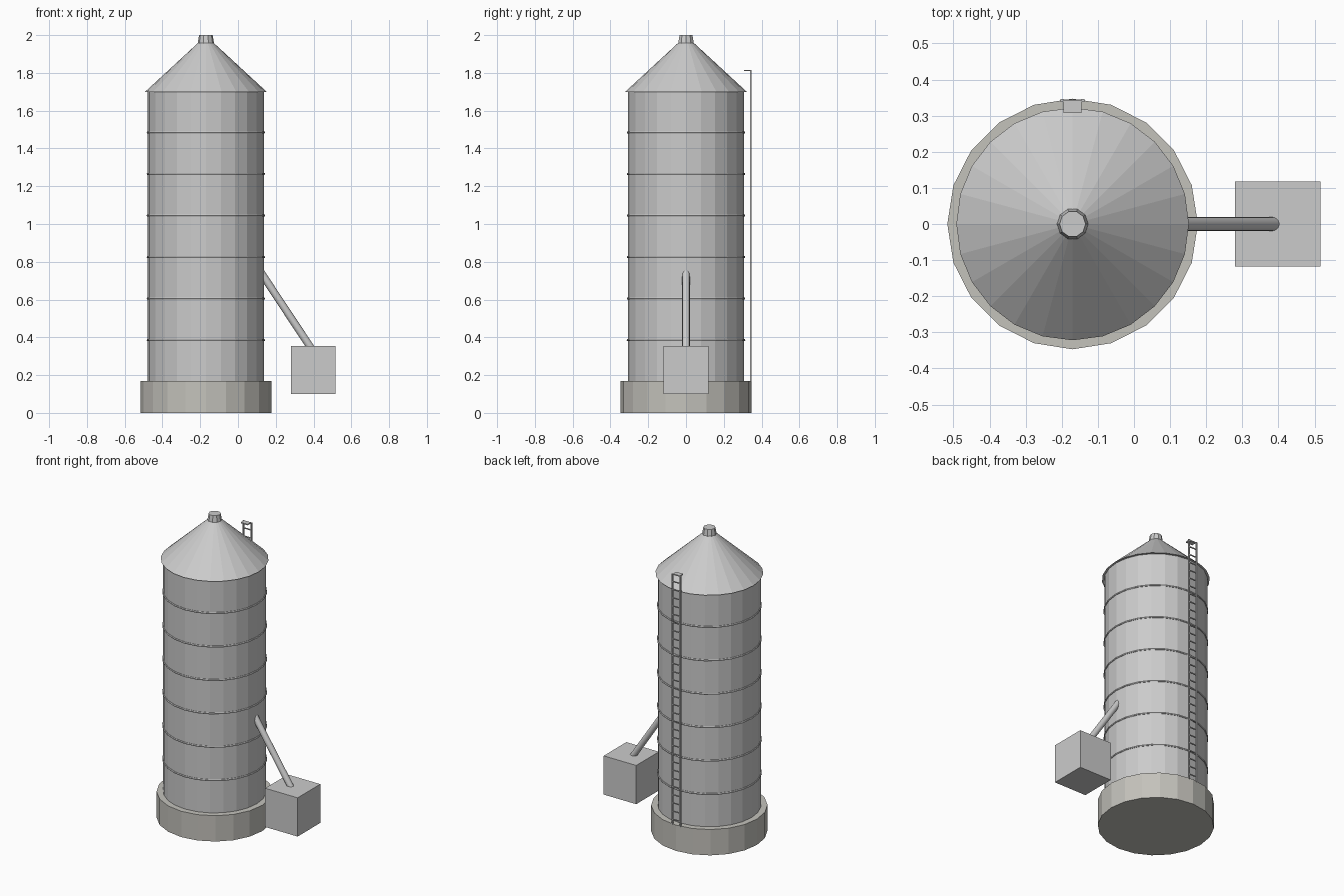
import bpy, math
from mathutils import Vector

if "Cube" in bpy.data.objects:
    bpy.data.objects.remove(bpy.data.objects["Cube"])

CX = -0.17  # silo axis


def cone(name, sides, r1, r2, z0, z1):
    bpy.ops.mesh.primitive_cone_add(vertices=sides, radius1=r1, radius2=r2, depth=z1 - z0,
                                    location=(CX, 0, (z0 + z1) / 2),
                                    rotation=(0, 0, math.pi / 2 if sides == 10 else 0))
    bpy.context.object.name = name
    return bpy.context.object


def box(name, lo, hi):
    lo, hi = Vector(lo), Vector(hi)
    bpy.ops.mesh.primitive_cube_add(size=1, location=(lo + hi) / 2)
    ob = bpy.context.object
    ob.name = name
    ob.scale = hi - lo
    return ob


def rod(name, a, b, r, sides):
    a, b = Vector(a), Vector(b)
    bpy.ops.mesh.primitive_cylinder_add(vertices=sides, radius=r, depth=(b - a).length,
                                        location=(a + b) / 2)
    ob = bpy.context.object
    ob.name = name
    ob.rotation_euler = (b - a).to_track_quat('Z', 'Y').to_euler()
    return ob


# concrete base
base = cone("concrete_base", 20, 0.347, 0.347, 0, 0.17)
concrete = bpy.data.materials.new("concrete")
concrete.diffuse_color = (0.55, 0.54, 0.50, 1)
concrete.use_nodes = True
concrete.node_tree.nodes["Principled BSDF"].inputs["Base Color"].default_value = concrete.diffuse_color
base.data.materials.append(concrete)

# tank, conical roof and vent cap
cone("tank", 24, 0.308, 0.308, 0.17, 1.70)
cone("roof", 24, 0.322, 0.04, 1.70, 1.96)
cone("vent_cap", 10, 0.044, 0.036, 1.953, 2.0)

# hoops around the tank
for i in range(6):
    bpy.ops.mesh.primitive_torus_add(major_segments=24, minor_segments=6, major_radius=0.308,
                                     minor_radius=0.006, location=(CX, 0, 0.385 + 0.22 * i))
    bpy.context.object.name = f"hoop_{i + 1}"

# discharge chute and hopper box
chute = rod("chute", (0.105, 0, 0.768), (0.41, 0, 0.308), 0.02, 12)
bpy.ops.object.shade_smooth_by_angle(angle=math.radians(40))
box("hopper_box", (0.28, -0.118, 0.10), (0.517, 0.118, 0.355))

# ladder: rails, rungs and top step
LY = 0.342
for side, s in (("left", -1), ("right", 1)):
    x = CX + s * 0.029
    box(f"ladder_rail_{side}", (x - 0.004, LY - 0.004, 0.165), (x + 0.004, LY + 0.004, 1.815))
for i in range(30):
    z = 0.20 + i * 0.054
    box(f"ladder_rung_{i + 1}", (CX - 0.029, LY - 0.003, z - 0.003), (CX + 0.029, LY + 0.003, z + 0.003))
box("ladder_top_step", (CX - 0.025, 0.308, 1.809), (CX + 0.025, LY, 1.816))
